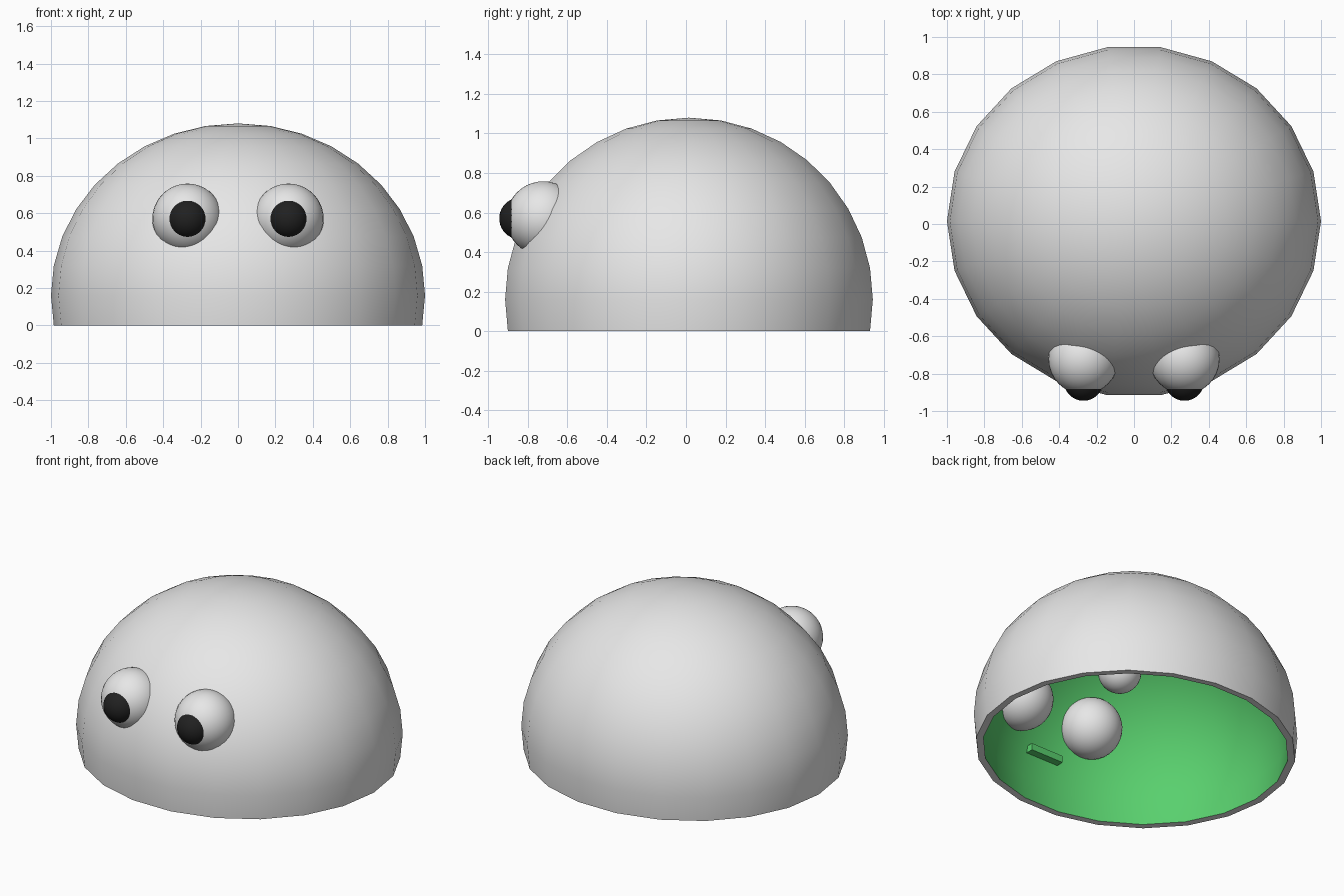
import bpy, bmesh, math
from mathutils import Matrix, Vector

cube = bpy.data.objects.get("Cube")
if cube:
    bpy.data.objects.remove(cube, do_unlink=True)


def material(name, r, g, b):
    m = bpy.data.materials.new(name)
    m.use_nodes = True
    m.diffuse_color = (r, g, b, 1)
    m.node_tree.nodes["Principled BSDF"].inputs["Base Color"].default_value = (r, g, b, 1)
    return m


WHITE = material("off_white", 0.8, 0.8, 0.8)
GREEN = material("green", 0.1, 0.63, 0.155)
BLACK = material("black", 0.015, 0.015, 0.015)


def finish(name, bm, mats, smooth=True):
    mesh = bpy.data.meshes.new(name)
    bm.to_mesh(mesh)
    bm.free()
    for m in mats:
        mesh.materials.append(m)
    ob = bpy.data.objects.new(name, mesh)
    bpy.context.collection.objects.link(ob)
    if smooth:
        bpy.ops.object.select_all(action='DESELECT')
        ob.select_set(True)
        bpy.context.view_layer.objects.active = ob
        bpy.ops.object.shade_smooth_by_angle(angle=math.radians(35))
    return ob


def ball(name, radius, location, mat):
    bm = bmesh.new()
    bmesh.ops.create_uvsphere(bm, u_segments=32, v_segments=20, radius=radius,
                              matrix=Matrix.Translation(location))
    return finish(name, bm, [mat])


# Dome shell: an outer and an inner arc joined at the rim and spun round
SIDES = 22
CENTRE = Vector((0, 0.015, 0.16))


def arc(radius, height):
    angles = [math.radians(a) for a in range(90, -11, -10)]
    return [(radius * math.cos(a), 0, max(0, CENTRE.z + height * math.sin(a))) for a in angles]


profile = arc(1.0, 0.92) + arc(0.955, 0.91)[::-1]
bm = bmesh.new()
verts = [bm.verts.new(p) for p in profile]
edges = [bm.edges.new(pair) for pair in zip(verts, verts[1:])]
bmesh.ops.spin(bm, geom=verts + edges, cent=(0, 0, 0), axis=(0, 0, 1),
               angle=math.tau, steps=SIDES, use_merge=True)
bmesh.ops.remove_doubles(bm, verts=bm.verts, dist=0.0005)
bmesh.ops.scale(bm, vec=(1, 0.94, 1), verts=bm.verts)
bmesh.ops.translate(bm, vec=(0, CENTRE.y, 0), verts=bm.verts)
bmesh.ops.recalc_face_normals(bm, faces=bm.faces)
bm.normal_update()
# The lining is whatever faces the middle
for f in bm.faces:
    f.material_index = int(f.normal.dot(f.calc_center_median() - CENTRE) < 0)
finish("dome_shell", bm, [WHITE, GREEN])

# Eyes and pupils, sunk into the front
for side, x in (("left", 0.27), ("right", -0.27)):
    ball(side + "_eye", 0.188, (x, -0.722, 0.57), WHITE)
    ball(side + "_pupil", 0.106, (x, -0.839, 0.57), BLACK)

# Small ball under the inner roof
ball("inner_ball", 0.13, (-0.19, -0.36, 0.77), WHITE)

# Bar on the inside of the front wall
bm = bmesh.new()
bmesh.ops.create_cube(bm, size=1)
bmesh.ops.scale(bm, vec=(0.24, 0.07, 0.045), verts=bm.verts)
bmesh.ops.translate(bm, vec=(0, -0.845, 0.34), verts=bm.verts)
finish("inner_bar", bm, [GREEN], smooth=False)
